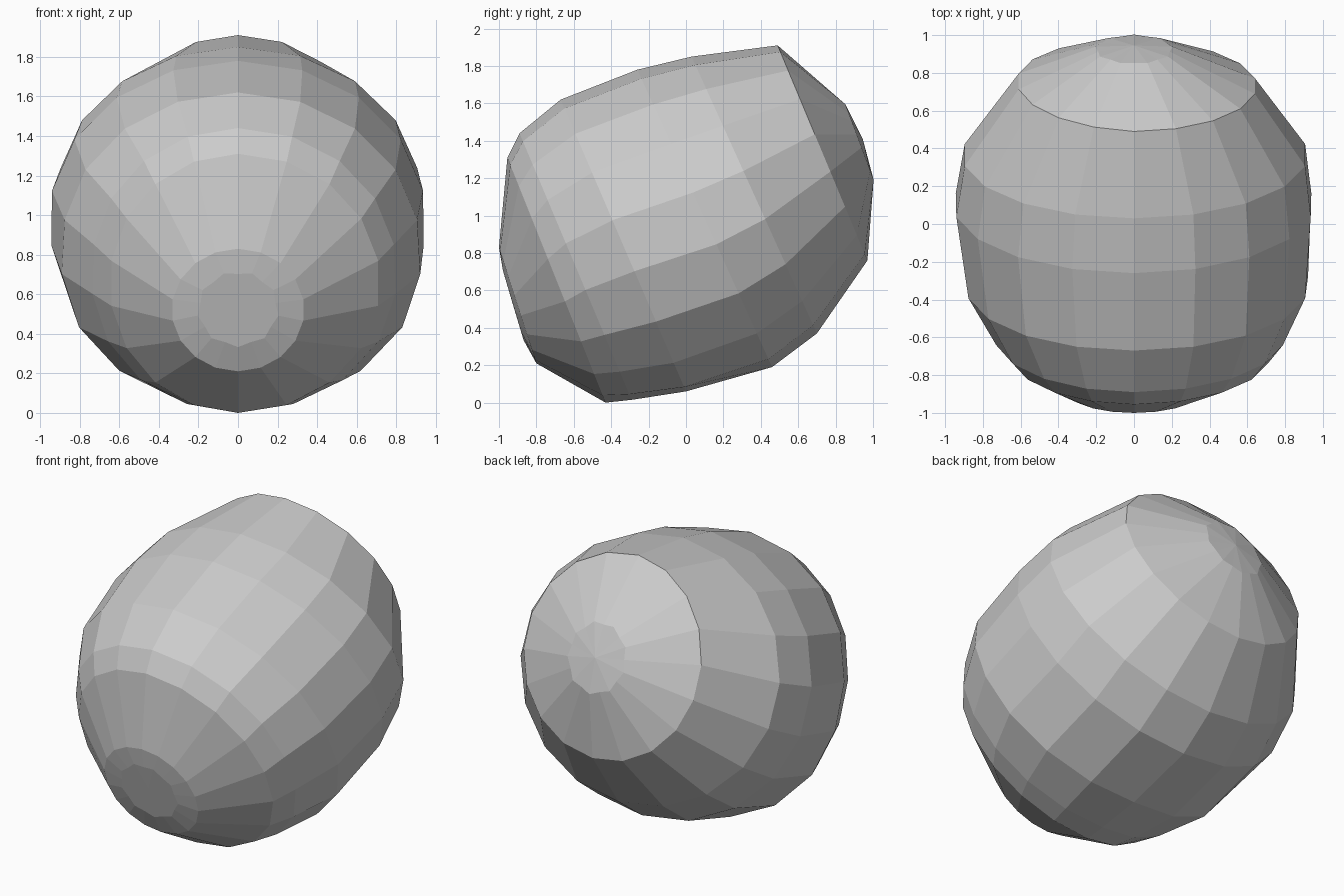
import bpy, bmesh
from math import sin, cos, pi

if "Cube" in bpy.data.objects:
    bpy.data.objects.remove(bpy.data.objects["Cube"])

SEG = 18
# each ring: top (y, z), bottom (y, z), left half width, right half width,
# left-side y tilt, extra fullness of the lower half, scallop amount
RINGS = [
    ((-0.98, 0.71), (-0.87, 0.34), 0.20, 0.20, 0, 0, 0.04),     # front inner ring
    ((-1.00, 0.83), (-0.80, 0.21), 0.335, 0.335, 0, 0, 0),      # front rim
    ((-0.955, 1.31), (-0.43, 0.00), 0.65, 0.72, 0, 0, 0),
    ((-0.89, 1.44), (-0.29, 0.015), 0.74, 0.80, 0, 0.03, 0),
    ((-0.67, 1.62), (0.00, 0.06), 0.89, 0.92, 0, 0.05, 0),
    ((-0.26, 1.78), (0.46, 0.19), 0.955, 0.95, 0, 0.01, 0),
    ((0.03, 1.85), (0.70, 0.37), 0.91, 0.92, 0, 0, 0),
    ((0.49, 1.91), (0.97, 0.76), 0.62, 0.65, 0.04, 0, 0),       # back rim
    ((0.85, 1.60), (1.00, 1.20), 0.20, 0.20, 0, 0, 0.04),       # back inner ring
]

bm = bmesh.new()


def add_ring(top, bottom, left, right, tilt, full, scallop):
    cy, cz = (top[0] + bottom[0]) / 2, (top[1] + bottom[1]) / 2
    ry, rz = top[0] - cy, top[1] - cz
    verts = []
    for i in range(SEG):
        a = 2 * pi * i / SEG
        k = 1 + scallop * (1 if i % 2 else -1)
        low = 1 + full * abs(sin(2 * a)) if cos(a) < 0 else 1
        x = (right if sin(a) > 0 else left) * k * low * sin(a)
        c = k * low * cos(a)
        verts.append(bm.verts.new((x, cy + ry * c + tilt * max(-x, 0), cz + rz * c)))
    return verts


def fan(ring, centre):
    c = bm.verts.new(centre)
    for i in range(SEG):
        bm.faces.new((c, ring[i], ring[(i + 1) % SEG]))


# tilted barrel body
rings = [add_ring(*r) for r in RINGS]
for a, b in zip(rings, rings[1:]):
    for i in range(SEG):
        j = (i + 1) % SEG
        bm.faces.new((a[i], a[j], b[j], b[i]))

# nearly flush ends
fan(rings[0], (0, -0.93, 0.54))
fan(rings[-1], (0, 0.945, 1.41))
bmesh.ops.recalc_face_normals(bm, faces=bm.faces)

mesh = bpy.data.meshes.new("barrel_body")
bm.to_mesh(mesh)
bm.free()
bpy.context.collection.objects.link(bpy.data.objects.new("barrel_body", mesh))
